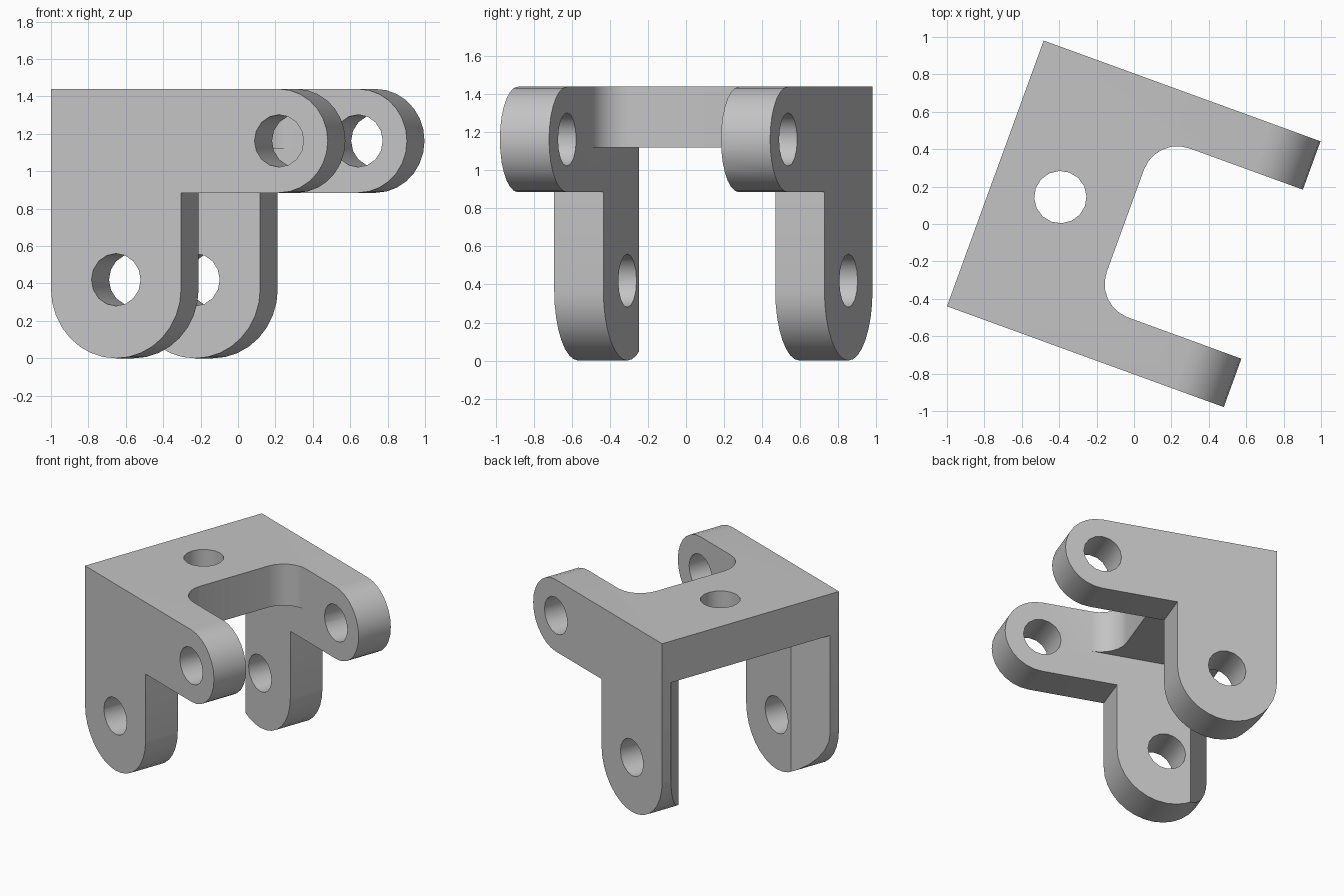
import bpy
import bmesh
from math import radians, sin, cos
from mathutils import Matrix, Vector

# Remove the default cube
cube = bpy.data.objects.get("Cube")
if cube:
    bpy.data.objects.remove(cube, do_unlink=True)

# Main dimensions (u = along the arms, v = across, z = up)
LENGTH, WIDTH, HEIGHT = 1.575, 1.512, 1.44
ARM_BOTTOM, PLATE_BOTTOM = 0.885, 1.12
LEG_U, WALL, FILLET = 0.74, 0.275, 0.19
HOLE_R = 0.14
ARM_R = (HEIGHT - ARM_BOTTOM) / 2
LEG_R = LEG_U / 2

grey = bpy.data.materials.new("light_grey")
grey.use_nodes = True
colour = (0.55, 0.55, 0.55, 1)
grey.diffuse_color = colour
grey.node_tree.nodes["Principled BSDF"].inputs["Base Color"].default_value = colour


def arc(cx, cy, r, start, end, steps):
    """Points on an arc, angles in degrees."""
    angles = [radians(start + (end - start) * i / steps) for i in range(steps + 1)]
    return [(cx + r * cos(a), cy + r * sin(a)) for a in angles]


def prism(name, points, low, high, across=False):
    """Extrude a (u, v) outline along z, or a (u, z) outline along v."""
    bm = bmesh.new()
    place = (lambda a, b: (a, low, b)) if across else (lambda a, b: (a, b, low))
    face = bm.faces.new([bm.verts.new(place(a, b)) for a, b in points])
    new = bmesh.ops.extrude_face_region(bm, geom=[face])["geom"]
    move = Vector((0, high - low, 0) if across else (0, 0, high - low))
    bmesh.ops.translate(bm, vec=move, verts=[g for g in new if isinstance(g, bmesh.types.BMVert)])
    bmesh.ops.recalc_face_normals(bm, faces=bm.faces[:])
    mesh = bpy.data.meshes.new(name)
    bm.to_mesh(mesh)
    bm.free()
    mesh.materials.append(grey)
    obj = bpy.data.objects.new(name, mesh)
    bpy.context.collection.objects.link(obj)
    return obj


def cut(target, cutter):
    """Subtract the cutter, then delete it."""
    cutter.hide_render = True
    mod = target.modifiers.new("cut", "BOOLEAN")
    mod.operation, mod.solver, mod.object = "DIFFERENCE", "EXACT", cutter
    bpy.context.view_layer.objects.active = target
    bpy.ops.object.modifier_apply(modifier=mod.name)
    bpy.data.objects.remove(cutter, do_unlink=True)


def mirrored(points):
    """Close a half outline with its mirror across the middle of the width."""
    return points + [(u, WIDTH - v) for u, v in reversed(points)]


# Body: L-shaped side profile with rounded arm and leg ends
profile = [(0, HEIGHT)]
profile += arc(LENGTH - ARM_R, HEIGHT - ARM_R, ARM_R, 90, -90, 14)
profile += [(LEG_U, ARM_BOTTOM)]
profile += arc(LEG_R, LEG_R, LEG_R, 0, -180, 16)
bracket = prism("hinge_bracket", profile, 0, WIDTH, across=True)

# Slot between the arms, with filleted inner corners
slot = [(2, WALL)] + arc(LEG_U + FILLET, WALL + FILLET, FILLET, 270, 180, 6)
cut(bracket, prism("slot_cutter", mirrored(slot), 1, 2))

# Space between the legs, with bevelled rear inner edges
gap = [(2, WALL), (0.195, WALL), (0, 0.075), (-0.2, 0.075)]
cut(bracket, prism("gap_cutter", mirrored(gap), -1, PLATE_BOTTOM))

# Pin holes through arms and legs, and one through the plate
for u, z in ((LENGTH - ARM_R, HEIGHT - ARM_R), (LEG_R, 0.42)):
    ring = arc(u, z, HOLE_R, 0, 360, 16)[:-1]
    cut(bracket, prism("pin_cutter", ring, -1, 3, across=True))
ring = arc(LEG_R, WIDTH / 2, HOLE_R, 0, 360, 16)[:-1]
cut(bracket, prism("plate_cutter", ring, 1, 2))

# Turn and centre the part, then smooth the curved walls
bracket.data.transform(Matrix.Translation((-1, -0.44, 0)) @ Matrix.Rotation(radians(-20), 4, "Z"))
bpy.ops.object.select_all(action="DESELECT")
bracket.select_set(True)
bpy.context.view_layer.objects.active = bracket
bpy.ops.object.shade_smooth_by_angle(angle=radians(30))
